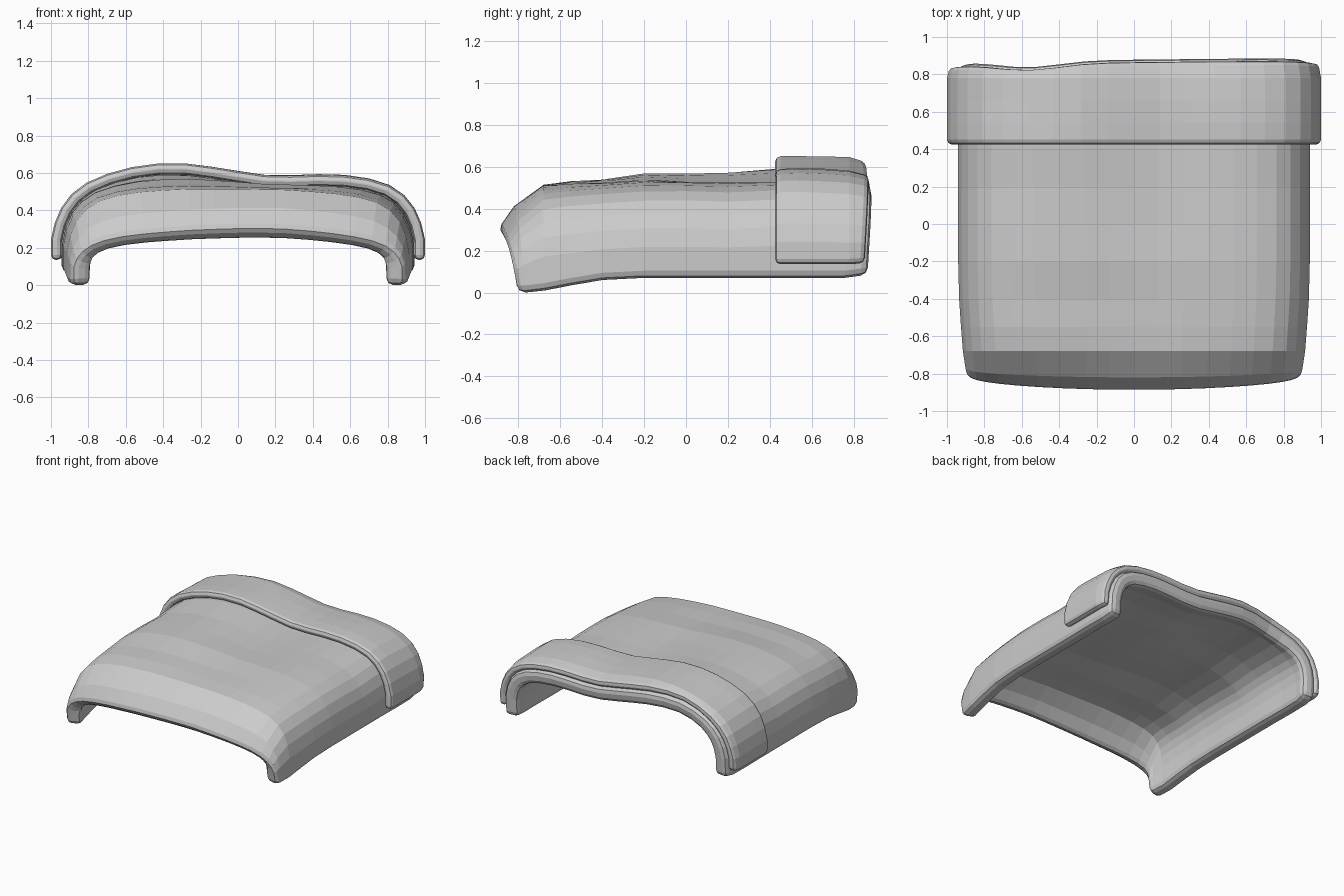
import bpy
from math import exp, sin

cube = bpy.data.objects.get("Cube")
if cube:
    bpy.data.objects.remove(cube, do_unlink=True)

# One soft grey cloth colour
cloth = bpy.data.materials.new("grey cloth")
cloth.use_nodes = True
cloth.diffuse_color = (0.6, 0.6, 0.6, 1)
cloth.node_tree.nodes["Principled BSDF"].inputs["Base Color"].default_value = (0.6, 0.6, 0.6, 1)

# Half of the draped cross-section: fraction of half width, fraction of height
HALF = [(1, 0), (1, .2), (.98, .38), (.945, .55), (.89, .7), (.81, .82), (.7, .9),
        (.57, .95), (.43, .98), (.28, 1), (.14, 1)]
PROFILE = [(-x, z) for x, z in HALF] + [(0, 1)] + HALF[::-1]


def hill(x, centre, width):
    return exp(-((x - centre) / width) ** 2)


def sag(x, y):
    """Uneven top: a hump on the right, a dip left of the middle, faint ripples."""
    amount = min(1, max(0, (y + 0.8) / 1.25))
    hump = 0.052 * hill(x, -0.45, 0.35) - 0.026 * hill(x, 0.2, 0.22)
    return amount * hump + 0.005 * sin(5 * x + 7 * y) * sin(6 * y - 2 * x)


def draped_sheet(name, rows, thickness, bevel):
    """Rows hold y, half width, hem height, top height, hem lean, shoulder squareness."""
    verts, faces = [], []
    n = len(PROFILE)
    for j, (y, w, hem, top, lean, square) in enumerate(rows):
        bow = hill(y, -0.895, 0.1)          # front edge bows out and up in the middle
        for fx, fz in PROFILE:
            x = fx * w
            fz = fz ** square
            yy = y + lean * (1 - fz) + 0.05 * bow * x * x
            if j == len(rows) - 1:          # wavy back edge
                yy += 0.01 * x - 0.033 * hill(x, -0.57, 0.24)
            z = hem + (top - hem - 0.07 * bow * x * x) * fz + fz * sag(x, y)
            verts.append((x, yy, z))
    for j in range(len(rows) - 1):
        for i in range(n - 1):
            a = j * n + i
            faces.append((a, a + 1, a + n + 1, a + n))
    mesh = bpy.data.meshes.new(name)
    mesh.from_pydata(verts, [], faces)
    mesh.materials.append(cloth)
    obj = bpy.data.objects.new(name, mesh)
    bpy.context.collection.objects.link(obj)

    solid = obj.modifiers.new("thickness", 'SOLIDIFY')
    solid.thickness = thickness
    solid.offset = -1
    solid.use_even_offset = True
    round_rim = obj.modifiers.new("rounded rim", 'BEVEL')
    round_rim.width = bevel
    round_rim.segments = 2
    round_rim.limit_method = 'ANGLE'
    round_rim.angle_limit = 1.0


# Blanket, rolling down over the front edge
draped_sheet("blanket", [
    (-.9, .885, 0, .3, .05, .62),
    (-.82, .9, 0, .41, .03, .66),
    (-.68, .915, .01, .51, 0, .7),
    (-.55, .925, .035, .525, 0, .73),
    (-.4, .935, .06, .53, 0, .73),
    (-.2, .94, .07, .548, 0, .73),
    (0, .94, .07, .545, 0, .73),
    (.2, .94, .07, .54, 0, .73),
    (.42, .94, .07, .548, 0, .71),
    (.6, .943, .07, .552, 0, .7),
    (.76, .94, .07, .547, 0, .7),
    (.885, .93, .085, .525, -.025, .7),
], 0.105, 0.034)

# Folded-over band across the back
draped_sheet("folded_band", [
    (.425, 1, .135, .61, 0, .93),
    (.54, 1, .135, .612, 0, .93),
    (.66, 1, .135, .608, 0, .93),
    (.78, 1, .135, .602, 0, .93),
    (.872, .985, .14, .578, -.025, .93),
], 0.058, 0.026)
